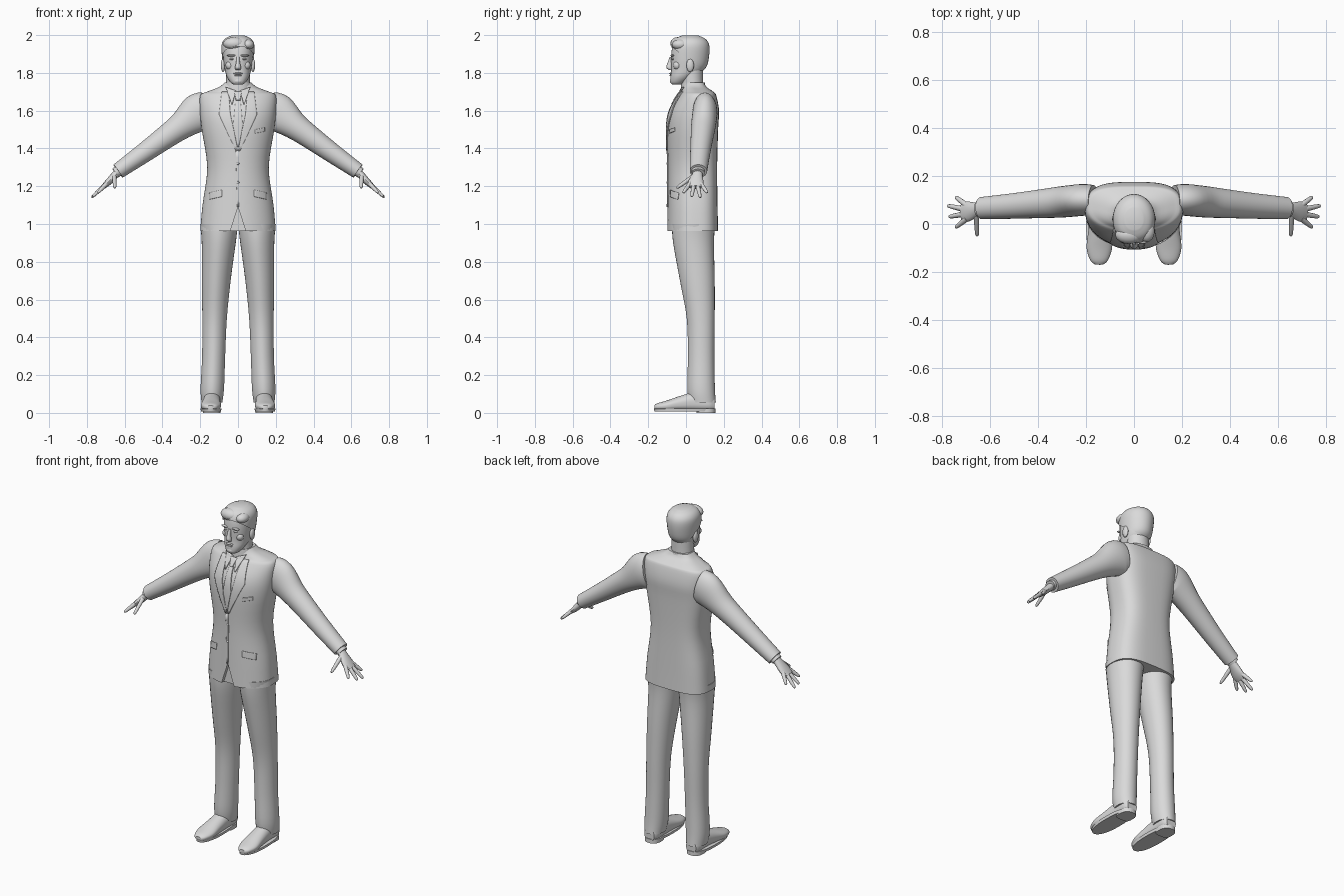
import bpy, bmesh, math
from mathutils import Vector
from mathutils.bvhtree import BVHTree

if "Cube" in bpy.data.objects:
    bpy.data.objects.remove(bpy.data.objects["Cube"], do_unlink=True)

GREY = (0.7, 0.7, 0.7, 1)
grey = bpy.data.materials.new("light_grey")
grey.use_nodes = True
grey.diffuse_color = GREY
grey.node_tree.nodes["Principled BSDF"].inputs["Base Color"].default_value = GREY
X, Y, Z = Vector((1, 0, 0)), Vector((0, 1, 0)), Vector((0, 0, 1))
parts = []


def finish(name, bm, mirror=False):
    """Turn a bmesh into an object, optionally mirrored left to right."""
    bmesh.ops.recalc_face_normals(bm, faces=bm.faces)
    mesh = bpy.data.meshes.new(name)
    bm.to_mesh(mesh)
    bm.free()
    mesh.materials.append(grey)
    obj = bpy.data.objects.new(name, mesh)
    bpy.context.collection.objects.link(obj)
    if mirror:
        obj.modifiers.new("mirror", "MIRROR")
    parts.append(obj)
    return obj


def smooth_keys(keys, steps):
    """Catmull-Rom interpolation of key rings."""
    keys = [Vector(k) for k in keys]
    padded = [keys[0]] + keys + [keys[-1]]
    out = []
    for a, b, c, d in zip(padded, padded[1:], padded[2:], padded[3:]):
        for i in range(steps):
            t = i / steps
            out.append(b + (c - a) * (t / 2) + (a * 2 - b * 5 + c * 4 - d) * (t * t / 2)
                       + (b * 3 - a - c * 3 + d) * (t ** 3 / 2))
    return out + [keys[-1]]


def loft_mesh(keys, axes=(X, Y), front=2, back=2, sides=32, steps=4):
    """Skin superellipse rings (x, y, z, half width, half depth)."""
    bm, rings = bmesh.new(), []
    keys = smooth_keys(keys, steps)
    for i, key in enumerate(keys):
        centre, ring = Vector(key[:3]), []
        u, v = axes or (Y, None)
        if not axes:
            before, after = keys[max(i - 1, 0)], keys[min(i + 1, len(keys) - 1)]
            along = (Vector(after[:3]) - Vector(before[:3])).normalized()
            v = along.cross(Y).normalized()
            u = v.cross(along)
        for s in range(sides):
            angle = math.tau * s / sides
            c, d = math.cos(angle), math.sin(angle)
            e = 2 / (front if d < 0 else back)
            p = (u * key[3] * math.copysign(abs(c) ** e, c)
                 + v * key[4] * math.copysign(abs(d) ** e, d))
            ring.append(bm.verts.new(centre + p))
        rings.append(ring)
    for lower, upper in zip(rings, rings[1:]):
        for s in range(sides):
            n = (s + 1) % sides
            bm.faces.new((lower[s], lower[n], upper[n], upper[s]))
    bm.faces.new(rings[0][::-1])
    bm.faces.new(rings[-1])
    bmesh.ops.recalc_face_normals(bm, faces=bm.faces)
    return bm


def loft(name, keys, mirror=False, **options):
    return finish(name, loft_mesh(keys, **options), mirror)


def ball(name, centre, radii, mirror=False):
    bm = bmesh.new()
    bmesh.ops.create_uvsphere(bm, u_segments=16, v_segments=10, radius=1)
    bmesh.ops.scale(bm, vec=radii, verts=bm.verts)
    bmesh.ops.translate(bm, vec=centre, verts=bm.verts)
    return finish(name, bm, mirror)


# Jacket body with a small opening cut at the front hem
jacket_keys = [(0, .035, .962, .2, .135), (0, .035, 1.1, .188, .132),
               (0, .035, 1.3, .163, .13), (0, .035, 1.5, .192, .135),
               (0, .045, 1.6, .202, .13), (0, .06, 1.68, .2, .1),
               (0, .06, 1.7, .165, .085), (0, .045, 1.725, .1, .065),
               (0, .04, 1.75, .07, .055)]
jacket_bm = loft_mesh(jacket_keys, back=3.2, sides=48)
surface = BVHTree.FromBMesh(jacket_bm)
jacket = finish("jacket", jacket_bm)

bm = bmesh.new()
tri = [bm.verts.new(p) for p in ((-.045, -.2, .95), (.045, -.2, .95), (0, -.2, 1.09))]
face = bm.faces.new(tri)
moved = bmesh.ops.extrude_face_region(bm, geom=[face])["geom"]
bmesh.ops.translate(bm, vec=Y * .125, verts=[g for g in moved if isinstance(g, bmesh.types.BMVert)])
cutter = finish("hem_cutter", bm)
cutter.hide_render = True
cutter.hide_set(True)
parts.remove(cutter)
cut = jacket.modifiers.new("hem_opening", "BOOLEAN")
cut.object, cut.operation = cutter, "DIFFERENCE"


def panel(name, left, right, mirror=False, lift=.004, cells=8):
    """Thin cloth plate between two (x, z) edges, laid on the jacket front."""
    bm, grid = bmesh.new(), []
    rows = [(Vector(l0).lerp(Vector(l1), t / cells), Vector(r0).lerp(Vector(r1), t / cells))
            for l0, l1, r0, r1 in zip(left, left[1:], right, right[1:]) for t in range(cells)]
    rows.append((Vector(left[-1]), Vector(right[-1])))
    for a, b in rows:
        line = []
        for i in range(cells + 1):
            p = a.lerp(b, i / cells)
            hit = surface.ray_cast(Vector((p.x, -1, p.y)), Y)[0]
            line.append(bm.verts.new((p.x, (hit.y if hit else 0) - lift, p.y)))
        grid.append(line)
    for a, b in zip(grid, grid[1:]):
        for i in range(cells):
            bm.faces.new((a[i], a[i + 1], b[i + 1], b[i]))
    bmesh.ops.remove_doubles(bm, verts=bm.verts, dist=.0003)
    obj = finish(name, bm, mirror)
    solid = obj.modifiers.new("thickness", "SOLIDIFY")
    solid.thickness, solid.offset = .006, 0
    return obj


# Clothing details on the chest
panel("lapel", [(.05, 1.7), (.04, 1.58), (0, 1.39)], [(.085, 1.7), (.1, 1.58), (.012, 1.39)], True)
panel("shirt_collar", [(.01, 1.705), (.03, 1.635)], [(.065, 1.725), (.034, 1.635)], True, .008)
panel("necktie", [(-.012, 1.66), (-.025, 1.52), (-.004, 1.41)],
      [(.012, 1.66), (.025, 1.52), (.004, 1.41)])
panel("tie_knot", [(-.02, 1.7), (-.01, 1.655)], [(.02, 1.7), (.01, 1.655)], lift=.009)
panel("front_overlap", [(-.012, 1.39), (-.004, 1.09)], [(.006, 1.39), (.004, 1.09)], lift=.002)
panel("pocket_flap", [(.085, 1.18), (.085, 1.145)], [(.15, 1.165), (.15, 1.13)], True, .002)
panel("breast_pocket", [(.09, 1.5), (.09, 1.48)], [(.14, 1.51), (.14, 1.49)], lift=.002)
for height in (1.32, 1.22):
    ball("button", (0, -.099, height), (.007, .005, .007))

# Sleeves with a slightly wider cuff
loft("sleeve", [(.17, .1, 1.6, .062, .098), (.215, .1, 1.585, .066, .102), (.3, .092, 1.52, .065, .073),
                (.38, .085, 1.462, .06, .062), (.5, .075, 1.375, .053, .052),
                (.635, .066, 1.28, .046, .042)], True, axes=None)
loft("shirt_cuff", [(.6, .066, 1.305, .036, .03), (.648, .064, 1.27, .034, .028)], True, axes=None)

# Hands
loft("palm", [(.625, .064, 1.285, .024, .02), (.65, .06, 1.26, .028, .02),
              (.69, .052, 1.218, .042, .017), (.715, .05, 1.195, .036, .012)], True, axes=None, sides=16)
fingers = {"thumb": ((.655, .035, 1.25), (.652, -.05, 1.19)),
           "index_finger": ((.695, .022, 1.215), (.742, -.015, 1.165)),
           "middle_finger": ((.7, .042, 1.21), (.77, .03, 1.145)),
           "ring_finger": ((.7, .06, 1.21), (.775, .076, 1.14)),
           "little_finger": ((.695, .077, 1.215), (.742, .113, 1.165))}
for name, (root, tip) in fingers.items():
    root, tip = Vector(root), Vector(tip)
    sizes = ((0, .012), (.5, .0105), (.9, .008), (1, .003))
    loft(name, [(*root.lerp(tip, t), r, r) for t, r in sizes], True, axes=None, sides=10)

# Trousers
loft("trouser_leg", [(.1, .04, 1, .1, .115), (.102, .04, .9, .09, .108), (.115, .06, .7, .076, .092),
                     (.124, .078, .5, .065, .074), (.129, .08, .3, .061, .07),
                     (.136, .08, .13, .062, .073), (.138, .088, .055, .055, .07)],
     True, front=1.85, back=2.1)

# Shoes
loft("shoe_upper", [(.145, -.168, .03, .018, .01), (.145, -.15, .034, .037, .017),
                    (.144, -.1, .04, .053, .026), (.141, -.03, .052, .049, .038),
                    (.138, .05, .063, .045, .05), (.138, .12, .06, .045, .048),
                    (.138, .15, .05, .032, .035)], True, axes=(X, Z), front=3)
loft("shoe_sole", [(.143, -.014, .008, .053, .153), (.143, -.014, .024, .056, .156)],
     True, front=2.2, back=2.6, steps=1)
loft("shoe_heel", [(.139, .105, 0, .046, .05), (.139, .105, .024, .046, .05)],
     True, front=4, back=2.2, steps=1)

# Neck and head
loft("neck", [(0, .04, 1.66, .075, .065), (0, .034, 1.73, .064, .058), (0, .03, 1.82, .062, .06)])
loft("collar_band", [(0, .04, 1.69, .082, .07), (0, .037, 1.75, .07, .062)], steps=2)
head_keys = [(0, -.045, 1.738, .025, .028), (0, -.04, 1.75, .04, .042), (0, -.018, 1.78, .059, .064),
             (0, .01, 1.82, .07, .088), (0, .018, 1.88, .078, .097), (0, .022, 1.94, .08, .094),
             (0, .022, 1.973, .063, .074), (0, .022, 1.99, .03, .038)]
loft("head", head_keys, front=2.2)

# Hair cap trimmed along a sloping hairline, with a swept fringe
hair = loft_mesh([(x, y, z + .007, w + .007, d + .007) for x, y, z, w, d in head_keys], front=2.2)
bmesh.ops.bisect_plane(hair, geom=hair.verts[:] + hair.edges[:] + hair.faces[:],
                       plane_co=(0, -.08, 1.94), plane_no=(0, .6, .8), clear_inner=True)
finish("hair", hair)
ball("fringe_sweep", (-.02, -.045, 1.955), (.058, .038, .034))
ball("fringe_side", (.052, -.03, 1.95), (.034, .045, .028))

# Facial features
loft("nose", [(0, -.078, 1.885, .008, .008), (0, -.085, 1.855, .01, .012),
              (0, -.088, 1.828, .016, .016), (0, -.08, 1.815, .012, .01)], sides=16)
ball("brow", (.034, -.072, 1.892), (.024, .01, .006), True)
ball("eye", (.032, -.069, 1.874), (.013, .009, .006), True)
ball("cheek", (.042, -.046, 1.84), (.024, .022, .024), True)
ball("upper_lip", (0, -.08, 1.797), (.024, .009, .005))
ball("lower_lip", (0, -.079, 1.787), (.02, .009, .005))
ball("chin", (0, -.068, 1.757), (.026, .017, .017))
ball("ear", (.079, .022, 1.84), (.012, .02, .035), True)

# Smooth shading that keeps hard edges
bpy.ops.object.select_all(action="DESELECT")
for obj in parts:
    obj.select_set(True)
bpy.context.view_layer.objects.active = jacket
bpy.ops.object.shade_smooth_by_angle(angle=math.radians(40))
